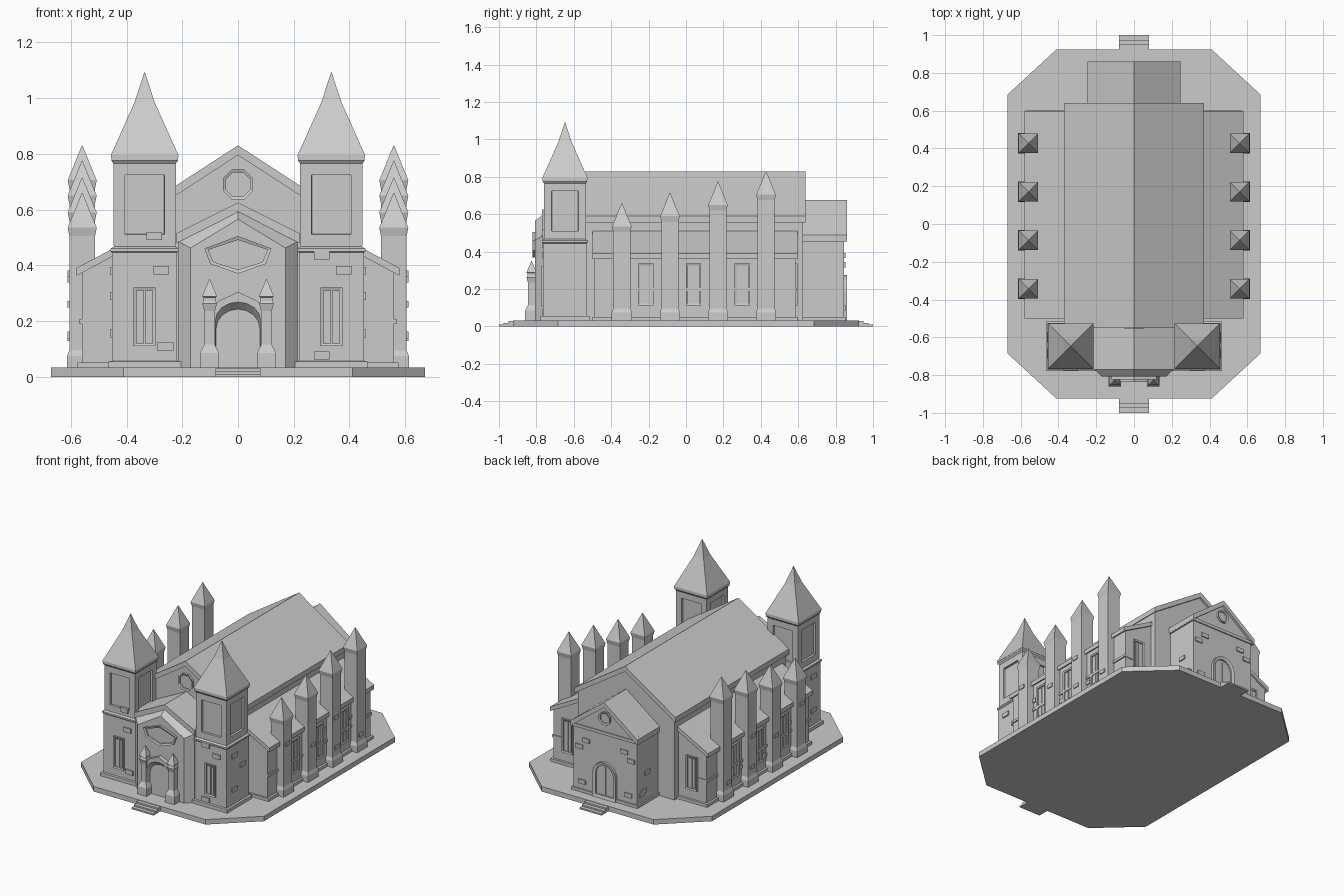
import bpy, bmesh, math

if "Cube" in bpy.data.objects:
    bpy.data.objects.remove(bpy.data.objects["Cube"])


def loft(name, rings, loop=False):
    """Skin equal-length rings; cap the ends unless the rings close on themselves."""
    bm = bmesh.new()
    vs = [[bm.verts.new(p) for p in r] for r in rings]
    n = len(vs[0])
    for i in range(len(vs) if loop else len(vs) - 1):
        a, b = vs[i], vs[(i + 1) % len(vs)]
        for j in range(n):
            k = (j + 1) % n
            bm.faces.new((a[j], a[k], b[k], b[j]))
    if not loop:
        bm.faces.new(vs[0])
        bm.faces.new(vs[-1])
    bmesh.ops.recalc_face_normals(bm, faces=bm.faces)
    me = bpy.data.meshes.new(name)
    bm.to_mesh(me)
    bm.free()
    ob = bpy.data.objects.new(name, me)
    bpy.context.collection.objects.link(ob)
    return ob


def box(name, x0, x1, y0, y1, z0, z1):
    return loft(name, [[(x0, y0, z), (x1, y0, z), (x1, y1, z), (x0, y1, z)] for z in (z0, z1)])


def prism(name, prof, y0, y1):
    return loft(name, [[(x, y, z) for x, z in prof] for y in (y0, y1)])


def tower_stack(name, cx, cy, levels):
    """Square shaft from (half width, z) levels."""
    return loft(name, [[(cx - h, cy - h, z), (cx + h, cy - h, z), (cx + h, cy + h, z), (cx - h, cy + h, z)]
                       for h, z in levels])


def house(w, z0, eave, ridge):
    return [(-w, z0), (w, z0), (w, eave), (0, ridge), (-w, eave)]


def roof(name, w, eave, ridge, t, y0, y1):
    return prism(name, [(-w, eave), (0, ridge), (w, eave), (w, eave - t), (0, ridge - t), (-w, eave - t)], y0, y1)


# wall placements: (across, up, outwards) -> 3D
def front(y): return lambda u, v, d: (u, y - d, v)
def back(y): return lambda u, v, d: (u, y + d, v)
def side(x, s): return lambda u, v, d: (s * (x + d), u, v)


def frame(name, pts, t, place, d):
    """Raised border of width t around a flat outline."""
    us, vs = [p[0] for p in pts], [p[1] for p in pts]
    cu, cv = (min(us) + max(us)) / 2, (min(vs) + max(vs)) / 2
    ku, kv = 1 - 2 * t / (max(us) - min(us)), 1 - 2 * t / (max(vs) - min(vs))
    inn = [(cu + (u - cu) * ku, cv + (v - cv) * kv) for u, v in pts]
    loft(name, [[place(u, v, e) for u, v in ring] for ring, e in
                ((pts, -.004), (pts, d), (inn, d * .7), (inn, -.004))], True)


def rect(u, v, hu, hv):
    return [(u - hu, v - hv), (u + hu, v - hv), (u + hu, v + hv), (u - hu, v + hv)]


def slab(name, u, v, hu, hv, place, d):
    return loft(name, [[place(a, b, e) for a, b in rect(u, v, hu, hv)] for e in (-.008, d)])


def window(u, v, hu, hv, place):
    frame("window_frame", rect(u, v, hu, hv), .01, place, .012)
    slab("window_mullion", u, v, .004, hv - .008, place, .006)
    for s in (-1, 1):
        slab("window_pane", u + s * hu * .38, v, hu * .2, hv - .018, place, .003)


def arch(w, spring, top, z0=.033, n=8):
    return [(w, z0)] + [(w * math.cos(math.pi * i / n), spring + (top - spring) * math.sin(math.pi * i / n))
                        for i in range(n + 1)] + [(-w, z0)]


def octagon(z, r):
    return [(r * math.cos(math.pi * (i + .5) / 4), z + r * math.sin(math.pi * (i + .5) / 4)) for i in range(8)]


# octagonal ground platform and steps
plan = [(.41, -.925), (.67, -.685), (.67, .685), (.41, .925), (-.41, .925), (-.67, .685), (-.67, -.685), (-.41, -.925)]
loft("platform", [[(x, y, z) for x, y in plan] for z in (0, .033)])
for s in (-1, 1):
    for i in range(3):
        ys = sorted((s * .90, s * (1 - .025 * i)))
        box("step", -.08, .08, *ys, 0, .01 * (i + 1))

# nave
prism("nave_body", house(.355, .03, .565, .8), -.54, .625)
roof("nave_roof", .37, .59, .83, .035, -.55, .64)
frame("gable_round_window", octagon(.69, .058), .01, front(-.54), .014)

# rear annex
prism("annex_body", house(.232, .03, .5, .65), .6, .845)
roof("annex_roof", .245, .49, .675, .035, .62, .86)
box("annex_plinth", -.242, .242, .6, .854, .03, .052)
box("annex_string_course", -.24, .24, .6, .852, .455, .475)
frame("annex_round_window", octagon(.565, .045), .01, back(.845), .012)
frame("annex_door_surround", arch(.085, .19, .275), .02, back(.845), .016)
slab("annex_door_split", 0, .14, .004, .1, back(.845), .006)

# front porch with splayed edges
loft("porch_body", [[(x, y, z) for x, z in house(w, .03, e, r)] for w, e, r, y in
                    ((.215, .485, .597, -.5), (.215, .485, .597, -.765), (.17, .462, .565, -.808))])
roof("porch_roof", .22, .515, .625, .035, -.77, -.54)
rose = [(0, .37), (.1, .405), (.12, .46), (0, .505), (-.12, .46), (-.1, .405)]
frame("porch_window", rose, .014, front(-.808), .014)

# arched portal with flanking columns
outer_n = [(.1, .033), (.1, .25), (.085, .26), (.06, .277), (.03, .29), (0, .305),
           (-.03, .29), (-.06, .277), (-.085, .26), (-.1, .25), (-.1, .033)]
rings = []
for y, w, sp, top in ((-.805, .078, .17, .24), (-.836, .082, .2, .268)):
    rings.append([(x, y, z) for x, z in outer_n + arch(w, sp, top)[::-1]])
loft("portal_arch", rings)
for s in (-1, 1):
    tower_stack("portal_column", s * .102, -.826, [(.034, .03), (.034, .085), (.019, .115), (.019, .235),
                (.026, .262), (.022, .272), (.022, .285), (.027, .288), (.001, .35)])

# mirrored parts
for s in (-1, 1):
    # aisles with lean-to roofs
    prism("aisle_body", [(s * .3, .03), (s * .56, .03), (s * .56, .385), (s * .3, .515)], -.49, .585)
    prism("aisle_roof", [(s * .34, .518), (s * .58, .39), (s * .58, .362), (s * .34, .49)], -.5, .597)
    box("aisle_plinth", *sorted((s * .3, s * .575)), -.5, .6, .03, .052)
    box("aisle_string_course", *sorted((s * .5, s * .568)), -.49, .59, .19, .207)
    for y in (-.215, .04, .3):
        window(y, .225, .041, .112, side(.56, s))
    window(s * .455, .225, .041, .112, back(.585))

    # stepped row of buttress pinnacles
    for i, tip in enumerate((.66, .715, .775, .83)):
        tower_stack("buttress_pinnacle", s * .559, -.343 + i * .257,
                    [(.054, .03), (.054, .075), (.046, .095), (.046, tip - .155),
                     (.052, tip - .125), (.001, tip)])

    # front towers
    cx, cy = s * .335, -.647
    tower_stack("tower_lower", cx, cy, [(.13, .03), (.13, .055), (.117, .057), (.117, .445),
                                        (.122, .45), (.122, .46), (.11, .467), (.11, .5)])
    upper = tower_stack("tower_upper", cx, cy, [(.112, .47), (.112, .765), (.119, .775), (.119, .792)])
    # recessed belfry panels on all four sides
    bm = bmesh.new()
    bm.from_mesh(upper.data)
    walls = [f for f in bm.faces if abs(f.normal.z) < .01 and f.calc_area() > .04]
    bmesh.ops.inset_individual(bm, faces=walls, thickness=.058, depth=0)
    bm.normal_update()
    bmesh.ops.inset_individual(bm, faces=walls, thickness=.001, depth=-.014)
    bm.to_mesh(upper.data)
    bm.free()
    tower_stack("tower_spire", cx, cy, [(.121, .787), (.121, .795), (.036, .985), (.001, 1.092)])
    window(cx, .215, .039, .105, front(-.764))

    # proud stones on outer walls
    for y, z in ((-.685, .38), (-.6, .29), (-.685, .155)):
        slab("proud_stone", y, z, .027, .014, side(.452, s), .008)
    for y, z in ((.78, .12), (.8, .105), (.74, .23)):
        slab("proud_stone", y, z, .025, .013, side(.232, s), .008)
    for y, z in ((-.28, .26), (-.02, .14), (.1, .28), (.235, .16), (.37, .26)):
        slab("proud_stone", y, z, .016, .012, side(.56, s), .008)
    for y, z in ((-.35, .37), (-.08, .26), (.16, .35), (.17, .15), (.42, .14)):
        slab("proud_stone", y, z, .022, .012, side(.605, s), .006)
    for x, z in ((.17, .1), (.19, .33), (.14, .38)):
        slab("proud_stone", s * x, z, .027, .014, back(.845), .007)

for x, z in ((.3, .435), (.38, .382), (.3, .076), (-.275, .382), (-.26, .107)):
    slab("proud_stone", x, z, .028, .015, front(-.764), .007)
slab("proud_stone", -.3, .505, .028, .015, front(-.759), .007)
